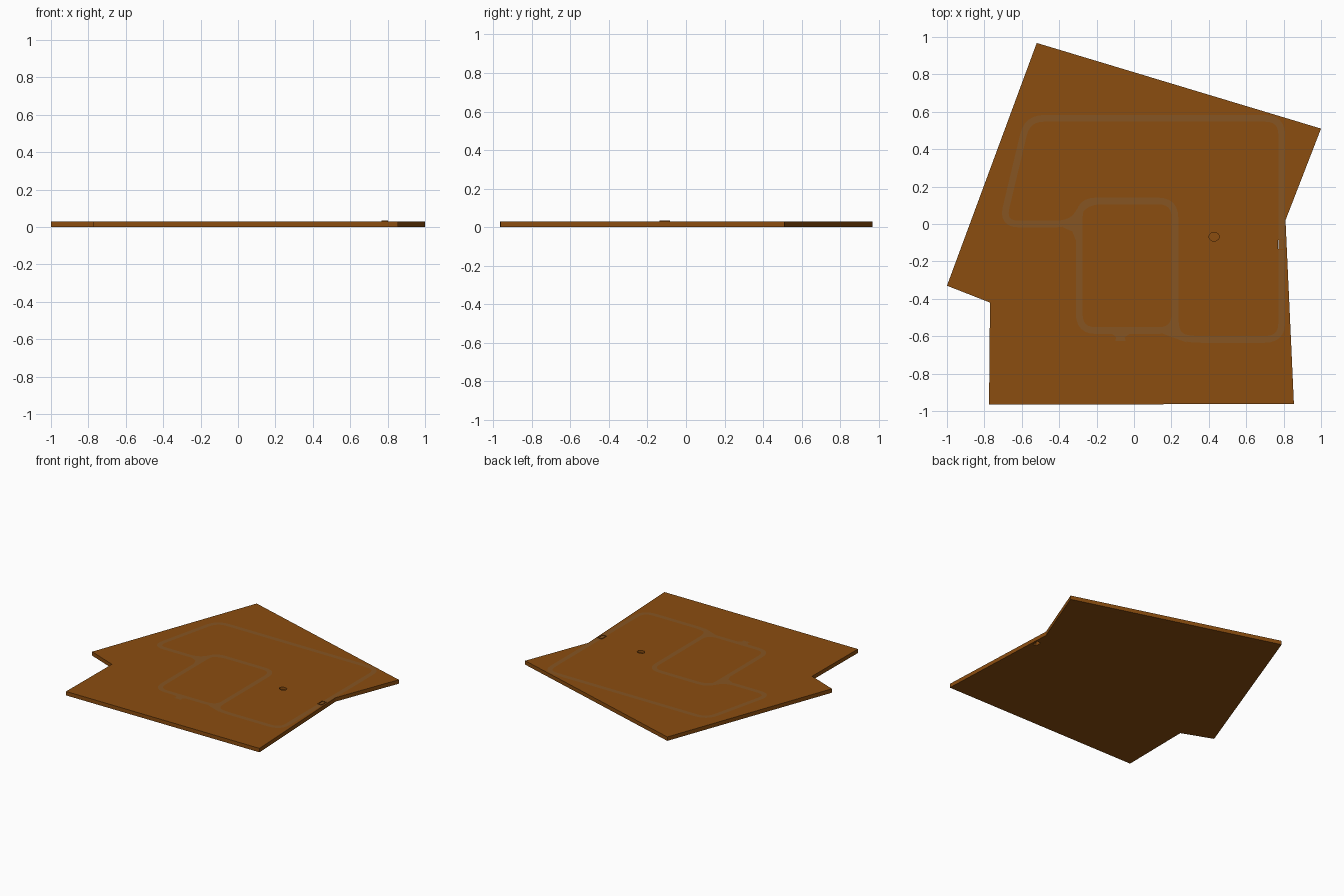
import bpy, bmesh, math
from mathutils import Vector

if "Cube" in bpy.data.objects:
    bpy.data.objects.remove(bpy.data.objects["Cube"])

TOP = 0.03


def material(name, rgb):
    m = bpy.data.materials.new(name)
    m.diffuse_color = (*rgb, 1)
    m.use_nodes = True
    m.node_tree.nodes["Principled BSDF"].inputs["Base Color"].default_value = m.diffuse_color
    return m


brown = material("brown", (0.26, 0.075, 0.005))
tan = material("tan", (0.24, 0.09, 0.016))


def add(name, bm, mat=None):
    bmesh.ops.recalc_face_normals(bm, faces=bm.faces)
    me = bpy.data.meshes.new(name)
    bm.to_mesh(me)
    bm.free()
    ob = bpy.data.objects.new(name, me)
    bpy.context.collection.objects.link(ob)
    if mat:
        me.materials.append(mat)
    return ob


def prism(name, pts, z0, z1, mat=None):
    bm = bmesh.new()
    face = bm.faces.new([bm.verts.new((x, y, z0)) for x, y in pts])
    ext = bmesh.ops.extrude_face_region(bm, geom=[face])
    bmesh.ops.translate(bm, vec=(0, 0, z1 - z0),
                        verts=[v for v in ext["geom"] if isinstance(v, bmesh.types.BMVert)])
    return add(name, bm, mat)


def rect(x, y, w, h):
    return [(x - w/2, y - h/2), (x + w/2, y - h/2), (x + w/2, y + h/2), (x - w/2, y + h/2)]


def cut(ob, cutter):
    mod = ob.modifiers.new("cut", 'BOOLEAN')
    mod.operation = 'DIFFERENCE'
    mod.solver = 'EXACT'
    mod.object = cutter
    cutter.hide_render = True
    cutter.hide_set(True)


def rounded(pts, r, steps=6):
    """Round every corner of a closed polyline."""
    out = []
    for i, p in enumerate(pts):
        p, a, b = Vector(p), Vector(pts[i - 1]), Vector(pts[(i + 1) % len(pts)])
        da, db = a - p, b - p
        s = p + da.normalized() * min(r, da.length * 0.48)
        e = p + db.normalized() * min(r, db.length * 0.48)
        for k in range(steps + 1):
            t = k / steps
            out.append(s * (1 - t)**2 + p * 2 * t * (1 - t) + e * t**2)
    return out


def ribbon(name, pts, width, z):
    """Flat closed band following a polyline."""
    bm = bmesh.new()
    pairs, n = [], len(pts)
    for i, p in enumerate(pts):
        d = (pts[(i + 1) % n] - pts[i - 1]).normalized()
        off = Vector((-d.y, d.x)) * width / 2
        pairs.append([bm.verts.new((*(p + s * off), z)) for s in (1, -1)])
    for i in range(n):
        a, b = pairs[i - 1], pairs[i]
        bm.faces.new((a[0], a[1], b[1], b[0]))
    return add(name, bm, tan)


# Ground slab
outline = [(-0.775, -0.966), (0.855, -0.962), (0.81, 0.02), (1.0, 0.51),
           (-0.52, 0.968), (-1.0, -0.33), (-0.77, -0.42)]
slab = prism("ground_slab", outline, 0, TOP, brown)

# Through hole near the right edge, with a low raised rim
hole = prism("hole_cutter", rect(0.785, -0.11, 0.03, 0.05), -0.05, 0.1)
rim = prism("hole_rim", rect(0.785, -0.11, 0.036, 0.056), TOP - 0.01, TOP + 0.004, brown)
cut(slab, hole)
cut(rim, hole)

# Small round pit
pit = prism("pit_cutter", [(0.428 + 0.028 * math.cos(i * math.pi / 6),
                            -0.068 + 0.024 * math.sin(i * math.pi / 6)) for i in range(12)],
            0.012, 0.1)
cut(slab, pit)

# Path bands laid on the slab
outer = [(-0.57, 0.565), (0.79, 0.565), (0.79, -0.617), (0.27, -0.617), (0.219, -0.57),
         (0.219, 0.123), (-0.26, 0.123), (-0.33, 0.0), (-0.705, 0.0)]
inner = [(-0.293, 0.123), (0.219, 0.123), (0.219, -0.57), (-0.293, -0.57)]
ribbon("outer_path", rounded(outer, 0.09), 0.036, TOP + 0.0008)
ribbon("inner_path", rounded(inner, 0.09), 0.036, TOP + 0.0010)

# Fillets at the path junctions and the short stub


def patch(name, pts):
    bm = bmesh.new()
    bm.faces.new([bm.verts.new((x, y, TOP + 0.0012)) for x, y in pts])
    if bm.faces[:][0].normal.z < 0:
        bm.faces[:][0].normal_flip()
    return add(name, bm, tan)


patch("left_junction", [(-0.38, -0.018), (-0.33, -0.04), (-0.31, -0.09), (-0.285, -0.09),
                        (-0.285, 0.02), (-0.31, 0.018), (-0.38, 0.01)])
patch("bottom_junction", [(0.15, -0.585), (0.28, -0.633), (0.29, -0.605), (0.235, -0.56),
                          (0.235, -0.5), (0.21, -0.5), (0.19, -0.56), (0.15, -0.56)])
patch("path_stub", [(-0.12, -0.585), (-0.095, -0.605), (-0.1, -0.625), (-0.045, -0.625),
                    (-0.05, -0.605), (-0.02, -0.585)])

# Bands face up
for ob in bpy.data.objects:
    me = ob.data
    if tan.name in [m.name for m in me.materials if m]:
        if me.polygons[0].normal.z < 0:
            me.flip_normals()
